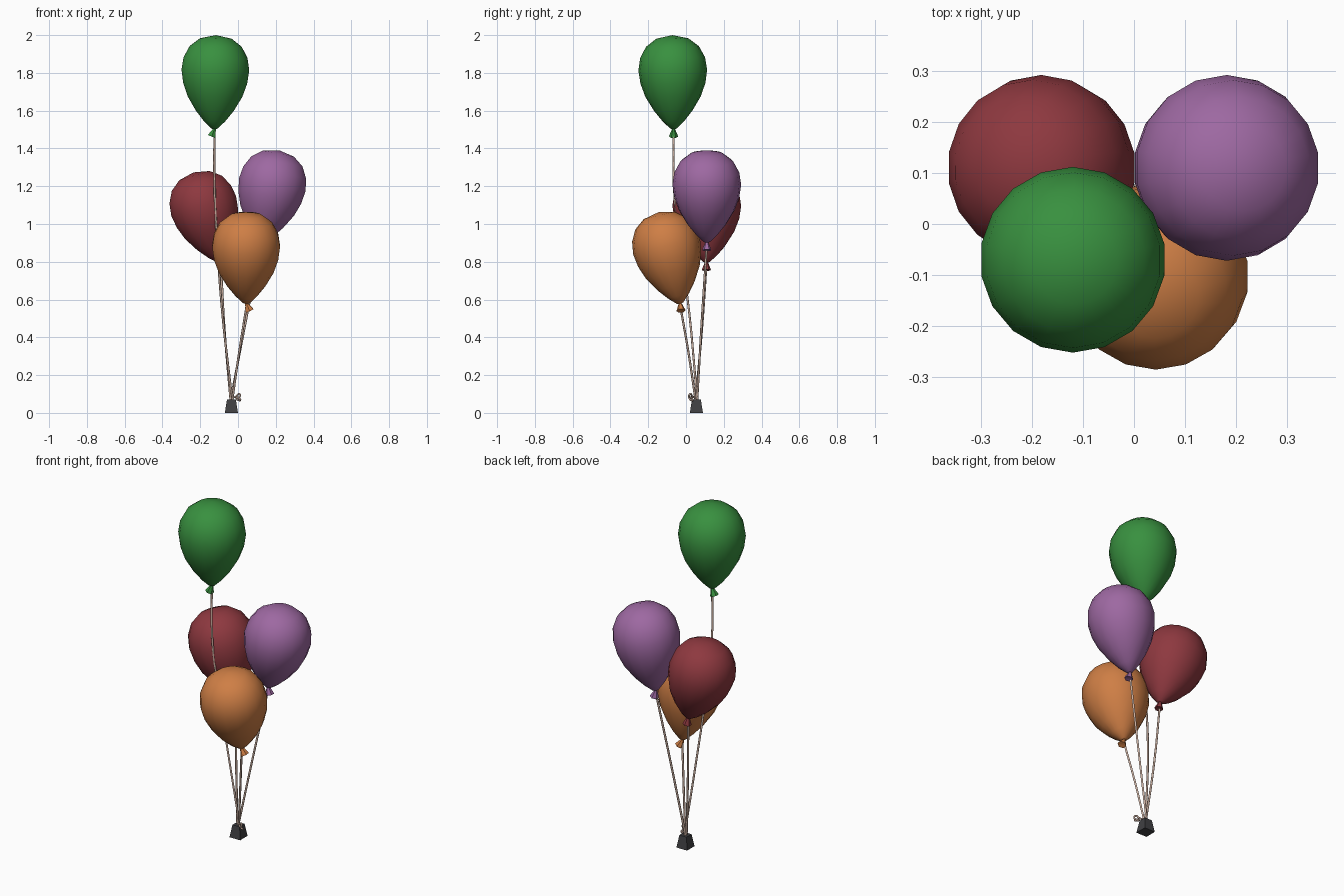
import bpy, bmesh, math
from mathutils import Vector

if "Cube" in bpy.data.objects:
    bpy.data.objects.remove(bpy.data.objects["Cube"])


def material(name, color):
    m = bpy.data.materials.new(name)
    m.diffuse_color = (*color, 1)
    m.use_nodes = True
    m.node_tree.nodes["Principled BSDF"].inputs["Base Color"].default_value = m.diffuse_color
    return m


def lathe(name, profile, sides, origin, axis, mat, smooth=True):
    """Revolve (radius, height) points around an axis starting at origin."""
    bm = bmesh.new()
    rings = []
    for r, h in profile:
        n = 1 if r == 0 else sides
        rings.append([bm.verts.new((r * math.cos(2 * math.pi * (i + .5) / sides),
                                    r * math.sin(2 * math.pi * (i + .5) / sides), h))
                      for i in range(n)])
    for a, b in zip(rings, rings[1:]):
        for i in range(sides):
            j = (i + 1) % sides
            quad = [a[i % len(a)], a[j % len(a)], b[j % len(b)], b[i % len(b)]]
            bm.faces.new(list(dict.fromkeys(quad)))
    bmesh.ops.recalc_face_normals(bm, faces=bm.faces)
    for f in bm.faces:
        f.smooth = smooth
    mesh = bpy.data.meshes.new(name)
    bm.to_mesh(mesh)
    bm.free()
    mesh.materials.append(mat)
    ob = bpy.data.objects.new(name, mesh)
    bpy.context.collection.objects.link(ob)
    ob.location = origin
    ob.rotation_mode = 'QUATERNION'
    ob.rotation_quaternion = Vector((0, 0, 1)).rotation_difference(Vector(axis))
    return ob


def string(name, points, mat, radius=.006):
    cu = bpy.data.curves.new(name, 'CURVE')
    cu.dimensions = '3D'
    cu.bevel_depth = radius
    cu.bevel_resolution = 1
    cu.resolution_u = 5
    cu.use_fill_caps = True
    sp = cu.splines.new('BEZIER')
    sp.bezier_points.add(len(points) - 1)
    for bp, p in zip(sp.bezier_points, points):
        bp.co = p
        bp.handle_left_type = bp.handle_right_type = 'AUTO'
    cu.materials.append(mat)
    ob = bpy.data.objects.new(name, cu)
    bpy.context.collection.objects.link(ob)


BODY = [(0, 0), (.018, .006), (.058, .045), (.102, .1), (.147, .175), (.172, .245),
        (.182, .315), (.172, .38), (.14, .44), (.085, .482), (0, .5)]
KNOT = [(0, -.012), (.024, -.014), (.022, -.006), (.007, .032), (0, .034)]
twine = material("twine", (.62, .45, .37))
base = Vector((-.035, .055, .066))

# name, colour, tip, centre of the widest ring, lean of the knot, string bend points
balloons = [
    ("green", (.04, .28, .05), (-.125, -.066, 1.5), (-.12, -.07, 1.81), (.4, 0, 1),
     [(-.085, .015, .55), (-.113, -.04, .95), (-.124, -.064, 1.2)]),
    ("purple", (.34, .14, .36), (.12, .11, .9), (.18, .11, 1.2), (-.25, 0, 1),
     [(.04, .083, .48)]),
    ("red", (.27, .04, .05), (-.09, .108, .795), (-.18, .11, 1.09), (-.2, 0, 1),
     [(-.072, .085, .45)]),
    ("orange", (.62, .21, .06), (.045, -.03, .576), (.043, -.1, .87), (-.5, -.1, 1),
     [(.006, .013, .32)]),
]

for i, (name, color, tip, centre, lean, bends) in enumerate(balloons):
    mat = material(name, color)
    tip, axis = Vector(tip), Vector(centre) - Vector(tip)
    knot = tip - Vector(lean).normalized() * .026
    # Balloon body, tied neck and string
    lathe(name + "_balloon", BODY, 18, tip, axis, mat)
    lathe(name + "_balloon_knot", KNOT, 6, knot, lean, mat, False)
    a = math.pi * (i + .5) / 2
    start = base + Vector((.006 * math.cos(a), .006 * math.sin(a), 0))
    string(name + "_string", [start] + bends + [tip - Vector((0, 0, .012))], twine)

# Tapered square weight
lathe("weight", [(0, 0), (.049, 0), (.033, .072), (0, .072)], 4,
      (base.x, base.y, 0), (0, 0, 1), material("dark_grey", (.05, .05, .055)), False)

# Small curled string ends tied above the weight
string("string_bow", [(-.035, .055, .078), (-.012, .035, .086), (.008, .022, .1),
                      (.01, .015, .086), (-.008, .03, .078), (.004, .034, .066),
                      (.012, .02, .072), (-.012, .03, .08)], twine, .005)
